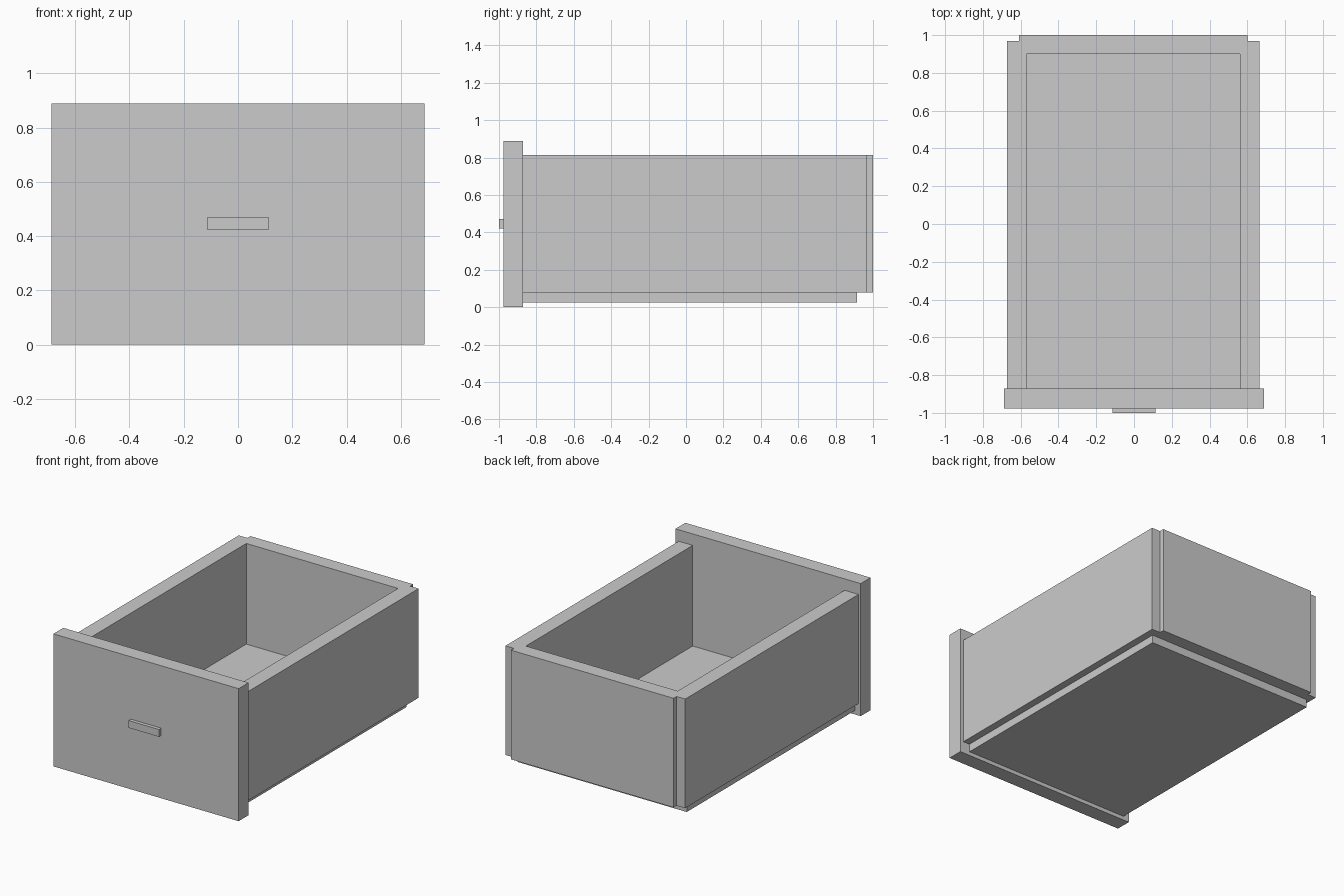
import bpy
import bmesh

if "Cube" in bpy.data.objects:
    bpy.data.objects.remove(bpy.data.objects["Cube"])


def prism(name, outline, z0, z1):
    """Extrude a flat XY outline from z0 up to z1."""
    bm = bmesh.new()
    base = bm.faces.new([bm.verts.new((x, y, z0)) for x, y in outline])
    top = bmesh.ops.extrude_face_region(bm, geom=[base])["geom"]
    verts = [v for v in top if isinstance(v, bmesh.types.BMVert)]
    bmesh.ops.translate(bm, verts=verts, vec=(0, 0, z1 - z0))
    bmesh.ops.recalc_face_normals(bm, faces=bm.faces)
    mesh = bpy.data.meshes.new(name)
    bm.to_mesh(mesh)
    bm.free()
    obj = bpy.data.objects.new(name, mesh)
    bpy.context.collection.objects.link(obj)
    return obj


def box(name, x0, x1, y0, y1, z0, z1):
    return prism(name, [(x0, y0), (x1, y0), (x1, y1), (x0, y1)], z0, z1)


FRONT = -0.871           # rear face of the front panel
BACK = 0.899             # inner face of the back wall
Z0, Z1 = 0.08, 0.813     # wall heights
CX = -0.004              # the tray sits slightly off centre

# Front panel and its handle
box("front_panel", -0.688, 0.688, -0.976, FRONT, 0.0, 0.89)
box("handle", -0.113, 0.113, -1.0, -0.976, 0.422, 0.471)

# Side walls, rabbeted at the rear to receive the back wall
for side, s in (("left", -1), ("right", 1)):
    outline = [(0.668, FRONT), (0.668, 0.968), (0.604, 0.968),
               (0.604, BACK), (0.564, BACK), (0.564, FRONT)]
    prism(side + "_wall", [(CX + s * x, y) for x, y in outline], Z0, Z1)

# Back wall, standing slightly proud of the side walls
box("back_wall", CX - 0.604, CX + 0.604, BACK, 1.0, Z0, Z1)

# Thick bottom board, let into the walls and showing below them
box("bottom_board", -0.645, 0.614, FRONT, 0.913, 0.026, 0.137)
